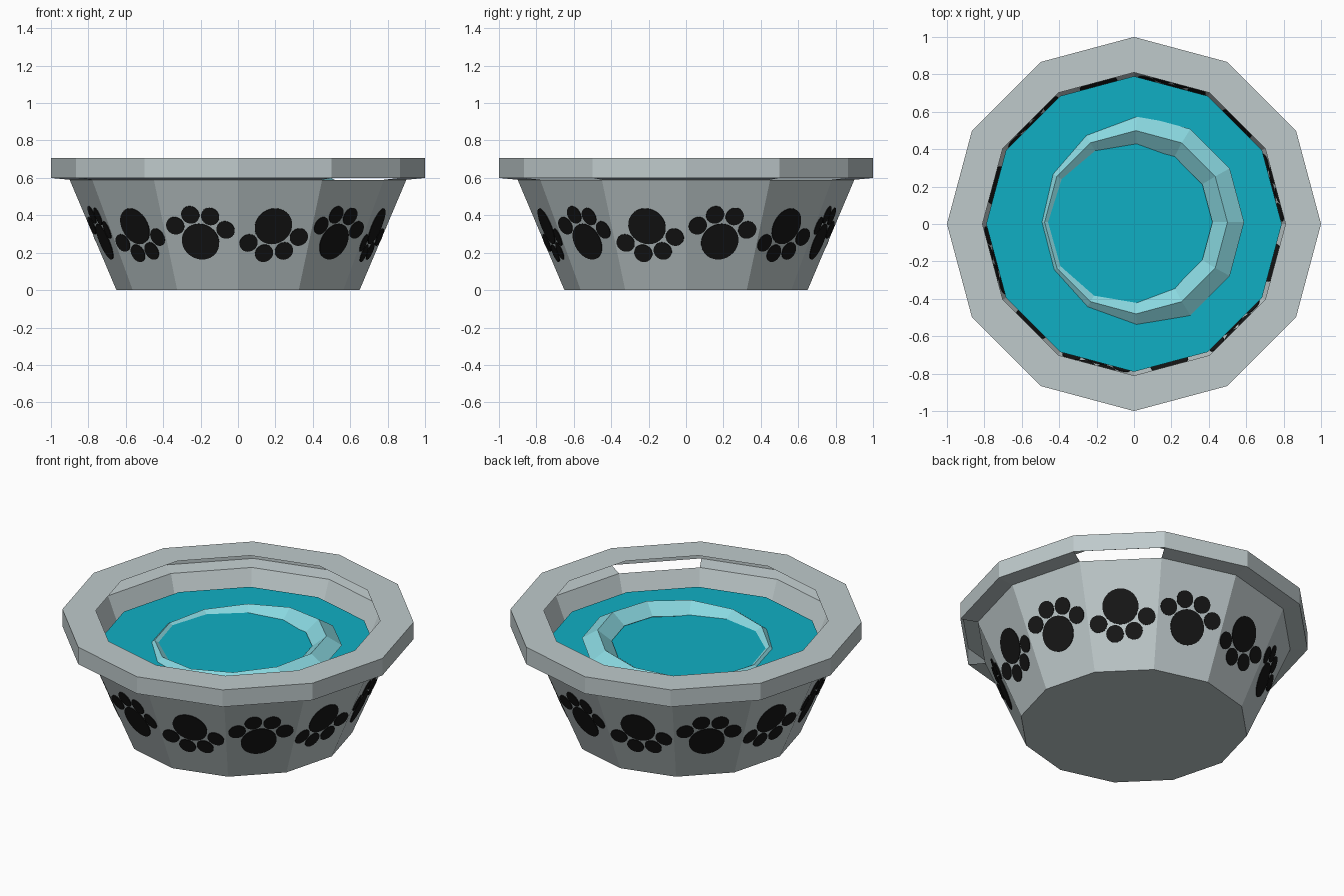
import bpy, bmesh
from math import sin, cos, radians, sqrt
from mathutils import Matrix, Vector

if "Cube" in bpy.data.objects:
    bpy.data.objects.remove(bpy.data.objects["Cube"])

SIDES = 12
BASE_R, TOP_R, WALL_H = 0.65, 0.90, 0.59
OPEN_PANELS = (1, 10)          # panels where the rim has no underside


def material(name, rgb):
    m = bpy.data.materials.new(name)
    m.use_nodes = True
    color = (*rgb, 1)
    m.diffuse_color = color
    bsdf = m.node_tree.nodes["Principled BSDF"]
    bsdf.inputs["Base Color"].default_value = color
    bsdf.inputs["Roughness"].default_value = 0.7
    return m


grey = material("bowl_grey", (0.52, 0.59, 0.60))
black = material("paw_black", (0.008, 0.008, 0.008))
teal = material("water_teal", (0.005, 0.43, 0.55))
pale = material("ripple_pale_blue", (0.25, 0.68, 0.74))


def finish(bm, name, mat):
    mesh = bpy.data.meshes.new(name)
    bm.to_mesh(mesh)
    bm.free()
    mesh.materials.append(mat)
    obj = bpy.data.objects.new(name, mesh)
    bpy.context.collection.objects.link(obj)
    return obj


def ring(bm, r, z):
    step = radians(360 / SIDES)
    return [bm.verts.new((r * cos(i * step), r * sin(i * step), z)) for i in range(SIDES)]


def bridge(bm, low, high, skip=()):
    for i in range(SIDES):
        if i not in skip:
            j = (i + 1) % SIDES
            bm.faces.new((low[i], low[j], high[j], high[i]))


# Bowl: base, sloping wall, rim underside, skirt and flat top lip
bm = bmesh.new()
base = ring(bm, BASE_R, 0)
wall_top = ring(bm, TOP_R, WALL_H)
skirt_low = ring(bm, 1, 0.60)
skirt_top = ring(bm, 1, 0.706)
lip = ring(bm, 0.81, 0.706)
bm.faces.new(base[::-1])
bridge(bm, base, wall_top)
bridge(bm, wall_top, skirt_low, OPEN_PANELS)
bridge(bm, skirt_low, skirt_top)
bridge(bm, skirt_top, lip)
finish(bm, "bowl", grey)

# Water surface
bm = bmesh.new()
bm.faces.new(ring(bm, 0.79, 0.52))
finish(bm, "water", teal)

# Ripple: a faceted, slightly tilted ring half sunk in the water
bpy.ops.mesh.primitive_torus_add(
    major_segments=SIDES, minor_segments=4, major_radius=0.49, minor_radius=0.085,
    location=(0.015, 0.01, 0.506), rotation=(radians(0.6), radians(-4), 0))
ripple = bpy.context.object
ripple.name = "water_ripple"
ripple.scale.z = 0.7
ripple.data.materials.append(pale)

# Paw prints: thin discs through each wall panel, alternately upside down
apothem = cos(radians(180 / SIDES))
slope = apothem * (TOP_R - BASE_R) / WALL_H
for k in range(SIDES):
    a = radians(30 * k + 15)
    out = Vector((cos(a), sin(a), 0))
    side = Vector((-sin(a), cos(a), 0))
    up = (out * slope + Vector((0, 0, 1))).normalized()
    normal = side.cross(up)
    flip = k % 2 == 1
    pad_z = 0.342 if flip else 0.26
    axis = -83 if flip else 85
    center = out * (apothem * BASE_R + slope * pad_z) + Vector((0, 0, pad_z)) - side * 0.01
    frame = Matrix((side, up, normal)).transposed().to_4x4()
    bm = bmesh.new()
    discs = [(0, 0, 0.103)]
    for spread in (-60, -20, 20, 60):
        t = radians(axis + spread)
        discs.append((0.16 * cos(t), 0.16 * sin(t), 0.05))
    for u, v, r in discs:
        place = Matrix.Translation(center + side * u + up * v) @ frame
        bmesh.ops.create_cone(bm, cap_ends=True, segments=28, radius1=r, radius2=r,
                              depth=0.008, matrix=place)
    finish(bm, f"paw_print_{k + 1}", black)
